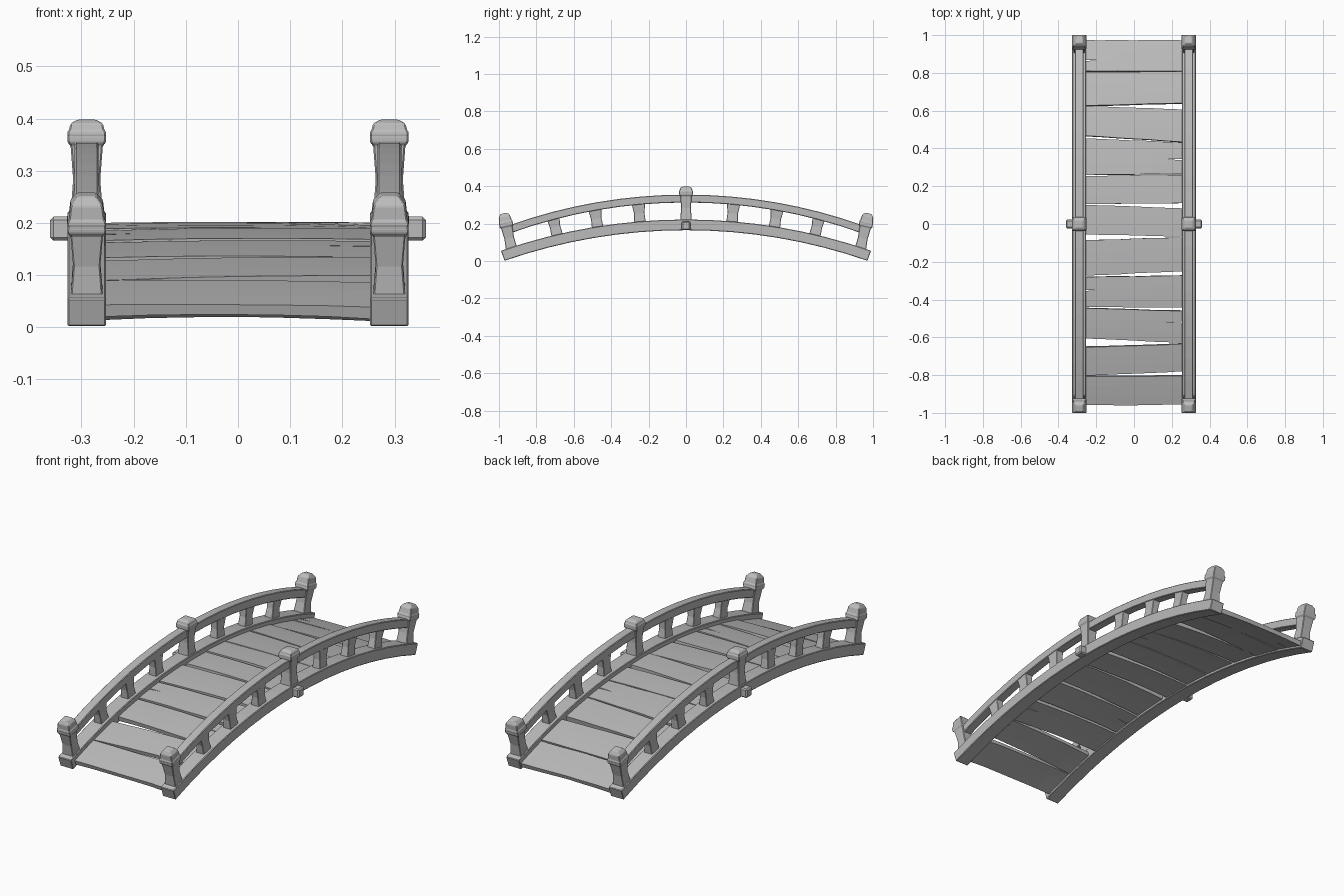
import bpy, bmesh, random
from math import sin, cos, asin
from mathutils import Vector

random.seed(4)
if "Cube" in bpy.data.objects:
    bpy.data.objects.remove(bpy.data.objects["Cube"])

RADIUS, CROWN = 2.96, 0.165      # arch of the bridge underside
SIDE_X = 0.29                    # centre line of each side
DECK_X = 0.257

wood = bpy.data.materials.new("plain_grey")
wood.use_nodes = True
wood.diffuse_color = (0.5, 0.5, 0.5, 1)
wood.node_tree.nodes["Principled BSDF"].inputs["Base Color"].default_value = (0.5, 0.5, 0.5, 1)


def loft(name, rings, bevel=0.0):
    """Skin a list of equal point rings and close both ends."""
    bm = bmesh.new()
    rows = [[bm.verts.new(p) for p in ring] for ring in rings]
    n = len(rows[0])
    for a, b in zip(rows, rows[1:]):
        for i in range(n):
            j = (i + 1) % n
            bm.faces.new((a[i], a[j], b[j], b[i]))
    bm.faces.new(rows[0])
    bm.faces.new(rows[-1])
    bmesh.ops.recalc_face_normals(bm, faces=bm.faces)
    mesh = bpy.data.meshes.new(name)
    bm.to_mesh(mesh)
    bm.free()
    mesh.materials.append(wood)
    obj = bpy.data.objects.new(name, mesh)
    bpy.context.collection.objects.link(obj)
    if bevel:
        mod = obj.modifiers.new("Bevel", "BEVEL")
        mod.width = bevel
        mod.limit_method = "ANGLE"
    return obj


def on_arch(x, angle, height):
    r = RADIUS + height
    return Vector((x, r * sin(angle), CROWN - RADIUS + r * cos(angle)))


def arched_beam(name, x, half_width, low, high, reach, drop=0.0, steps=16, bevel=0.003):
    rings = []
    for i in range(steps + 1):
        f = 2 * i / steps - 1
        d = drop * f * f
        rings.append([on_arch(x + s * half_width, f * reach, h - d)
                      for s, h in ((-1, low), (1, low), (1, high), (-1, high))])
    return loft(name, rings, bevel)


def upright(name, base, tilt, profile, bevel=0.003):
    """Square upright: profile rows are (height, half x, half y)."""
    rings = []
    for t, hx, hy in profile:
        rings.append([base + Vector((sx * hx,
                                     sy * hy * cos(tilt) + t * sin(tilt),
                                     t * cos(tilt) - sy * hy * sin(tilt)))
                      for sx, sy in ((-1, -1), (1, -1), (1, 1), (-1, 1))])
    return loft(name, rings, bevel)


def capped_profile(shaft, ring, dome):
    rows = [(0, .033), (shaft * .2, .030), (shaft * .55, .026), (shaft * .98, .031),
            (shaft, .035), (shaft + ring * .25, .038), (shaft + ring * .45, .036),
            (shaft + ring * .75, .038), (shaft + ring, .034),
            (shaft + ring + dome * .6, .031), (shaft + ring + dome, .018)]
    return [(t, w, w) for t, w in rows]


# Sides: lower beam, handrail, posts, balusters and cross stub
for side, label in ((1, "left"), (-1, "right")):
    x = side * SIDE_X
    arched_beam(f"{label}_beam", x, .037, 0, .057, .334)
    arched_beam(f"{label}_handrail", x, .023, .148, .19, .306, drop=.018)

    upright(f"{label}_middle_post", Vector((x, 0, .2)), 0, capped_profile(.152, .027, .019))
    for end, where in ((-1, "front"), (1, "back")):
        upright(f"{label}_{where}_post", Vector((x, end * .928, .045)), end * .22,
                capped_profile(.143, .03, .042))

    for k, y in enumerate((-.70, -.48, -.25, .25, .48, .70)):
        angle = asin(y / (RADIUS + .1))
        upright(f"{label}_baluster_{k + 1}", on_arch(x, angle, .05), angle,
                [(0, .022, .031), (.05, .018, .028), (.105, .021, .036)], .002)

    ends = [(side * w, s) for w, s in ((.30, .023), (.36, .023))]
    loft(f"{label}_cross_stub",
         [[Vector((px, sy * s, .189 + sz * s)) for sy, sz in ((-1, -1), (1, -1), (1, 1), (-1, 1))]
          for px, s in ends], .006)

# Narrow cracks cut into some planks
cracks = []
for edge, tip, y in ((.27, .18, .34), (-.27, -.19, -.352), (.27, .165, -.52), (-.27, -.19, .865)):
    cutter = loft("crack_cutter", [[Vector((edge, y - .004, z)), Vector((edge, y + .004, z)),
                                    Vector((tip, y + .003, z))] for z in (-.1, .4)])
    cutter.hide_render = True
    cutter.hide_viewport = True
    cracks.append((cutter, y))

# Deck joints: left low, left high, right low, right high (seen from the front, -x first)
joints = [
    (-.797, -.793, -.797, -.770),
    (-.645, -.600, -.627, -.621),
    (-.442, -.434, -.455, -.438),
    (-.278, -.270, -.270, -.248),
    (-.085, -.055, -.070, -.066),
    (.100, .105, .082, .110),
    (.252, .257, .257, .262),
    (.448, .462, .426, .430),
    (.617, .621, .600, .632),
    (.796, .802, .796, .800),
]
starts = [(-.947, -.947)] + [(j[1], j[3]) for j in joints]
stops = [(j[0], j[2]) for j in joints] + [(.962, .962)]

# Deck planks, slightly bowed and uneven
COLUMNS, ROWS = 6, 3
for k, (a, b) in enumerate(zip(starts, stops)):
    lift, lean = random.uniform(-.002, .003), random.uniform(-.003, .003)
    rings = []
    for i in range(COLUMNS + 1):
        f = i / COLUMNS
        x = DECK_X * (2 * f - 1)
        bow = 1 - (2 * f - 1) ** 2
        wobble = 0 if i in (0, COLUMNS) else random.uniform(-.0015, .0015)
        y0 = a[0] + (a[1] - a[0]) * f + wobble
        y1 = b[0] + (b[1] - b[0]) * f + wobble
        top, under = [], []
        for j in range(ROWS + 1):
            y = y0 + (y1 - y0) * j / ROWS
            angle = asin(y / RADIUS)
            h = lift + lean * (2 * f - 1)
            top.append(on_arch(x, angle, .034 + h + .003 * bow))
            under.append(on_arch(x, angle, .010 + h + .007 * bow))
        rings.append(top + under[::-1])
    plank = loft(f"deck_plank_{k + 1}", rings)
    for cutter, y in cracks:
        if a[0] < y < b[0]:
            mod = plank.modifiers.new("Crack", "BOOLEAN")
            mod.operation = "DIFFERENCE"
            mod.solver = "EXACT"
            mod.object = cutter
